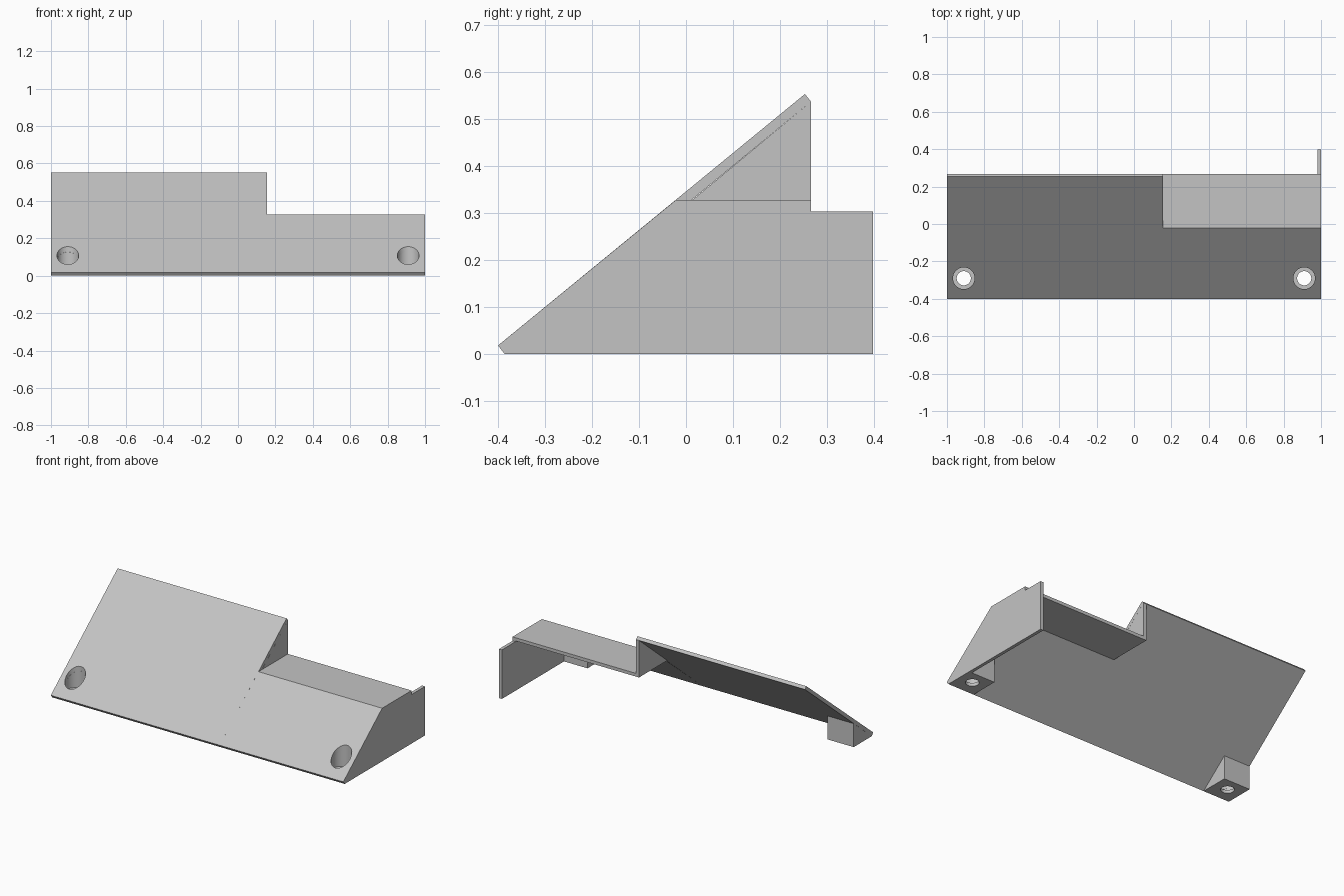
import bpy
import bmesh
from mathutils import Vector

if "Cube" in bpy.data.objects:
    bpy.data.objects.remove(bpy.data.objects["Cube"], do_unlink=True)

GREY = (0.55, 0.55, 0.55, 1.0)
grey = bpy.data.materials.new("light grey")
grey.use_nodes = True
grey.diffuse_color = GREY
grey.node_tree.nodes["Principled BSDF"].inputs["Base Color"].default_value = GREY


def add_object(name, bm):
    bmesh.ops.recalc_face_normals(bm, faces=bm.faces)
    mesh = bpy.data.meshes.new(name)
    bm.to_mesh(mesh)
    bm.free()
    mesh.materials.append(grey)
    obj = bpy.data.objects.new(name, mesh)
    bpy.context.collection.objects.link(obj)
    return obj


def extrude_profile(name, profile, x0, x1):
    """Extrude a (y, z) outline along x."""
    bm = bmesh.new()
    face = bm.faces.new([bm.verts.new((x0, y, z)) for y, z in profile])
    grown = bmesh.ops.extrude_face_region(bm, geom=[face])["geom"]
    verts = [v for v in grown if isinstance(v, bmesh.types.BMVert)]
    bmesh.ops.translate(bm, verts=verts, vec=Vector((x1 - x0, 0, 0)))
    return add_object(name, bm)


def screw_cutter(name, x, y):
    """Stepped shaft: through hole with a wider counterbore above."""
    rings = [(0.038, -0.1), (0.038, 0.02), (0.058, 0.02), (0.058, 0.4)]
    bm = bmesh.new()
    path = [bm.verts.new((x + r, y, z)) for r, z in rings]
    edges = [bm.edges.new(pair) for pair in zip(path, path[1:])]
    bmesh.ops.spin(bm, geom=path + edges, cent=(x, y, 0), axis=(0, 0, 1),
                   angle=6.283185307, steps=48, use_duplicate=False)
    bmesh.ops.remove_doubles(bm, verts=bm.verts, dist=0.0005)
    bmesh.ops.holes_fill(bm, edges=[e for e in bm.edges if e.is_boundary], sides=0)
    obj = add_object(name, bm)
    obj.hide_render = True
    return obj


# Main dimensions
STEP_X, END_X = 0.155, 0.98
BACK_Y, SHELF_TOP, SHELF_LOW = 0.266, 0.328, 0.308
TOE, HEEL = (-0.4, 0.018), (-0.386, 0.0)
INNER = (-0.010, SHELF_LOW)

# Tall sloping panel
tall_panel = extrude_profile(
    "tall_panel", [HEEL, TOE, (0.253, 0.553), (BACK_Y, 0.537)], -1, STEP_X)

# Low sloping panel that bends into the flat shelf
low_panel = extrude_profile(
    "low_panel_and_shelf",
    [HEEL, TOE, (-0.021, SHELF_TOP), (BACK_Y, SHELF_TOP), (BACK_Y, SHELF_LOW), INNER],
    STEP_X, END_X)

# Triangular wall between tall panel and shelf
extrude_profile("step_wall", [INNER, (BACK_Y, SHELF_LOW), (BACK_Y, 0.537)],
                STEP_X - 0.02, STEP_X)

# Closed end wall with rear tab
extrude_profile(
    "end_wall",
    [HEEL, TOE, (-0.021, SHELF_TOP), (BACK_Y, SHELF_TOP), (BACK_Y, 0.303),
     (0.398, 0.303), (0.398, 0.0)], END_X, 1)

# Screw blocks under both front corners
block = [HEEL, (-0.209, 0.0), (-0.209, 0.145)]
right_block = extrude_profile("right_screw_block", block, -1, -0.82)
left_block = extrude_profile("left_screw_block", block, 0.82, END_X)

# Counterbored screw holes
for side, x, parts in (("right", -0.91, (tall_panel, right_block)),
                       ("left", 0.91, (low_panel, left_block))):
    cutter = screw_cutter(side + "_hole_cutter", x, -0.29)
    for part in parts:
        mod = part.modifiers.new("screw_hole", "BOOLEAN")
        mod.operation = "DIFFERENCE"
        mod.solver = "EXACT"
        mod.object = cutter
        bpy.ops.object.select_all(action="DESELECT")
        bpy.context.view_layer.objects.active = part
        part.select_set(True)
        bpy.ops.object.modifier_apply(modifier=mod.name)
        bpy.ops.object.shade_smooth_by_angle(angle=0.5)
    bpy.data.objects.remove(cutter, do_unlink=True)
